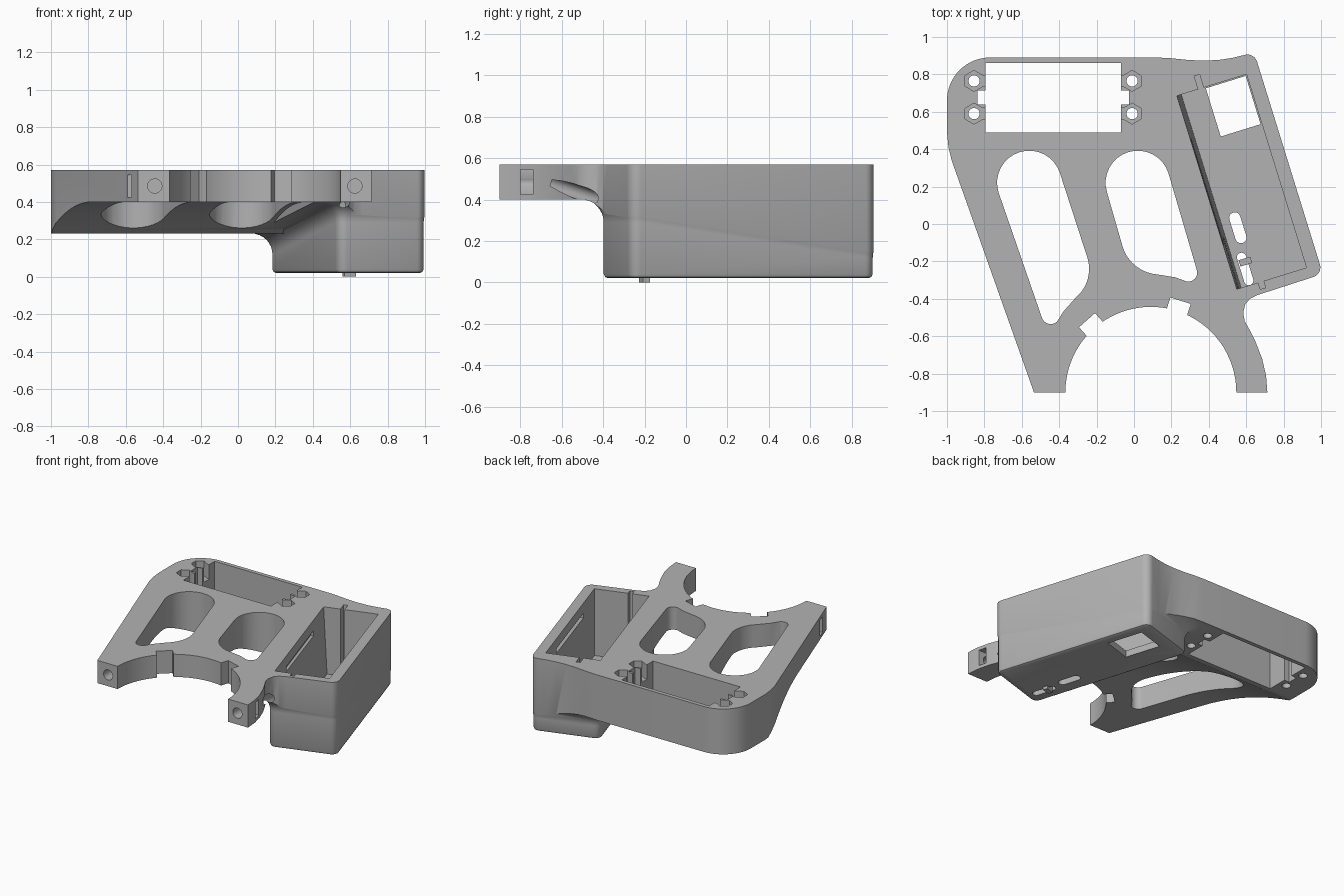
import bpy, bmesh
from math import radians, sin, cos, sqrt, atan2, pi
from mathutils import Vector

cube = bpy.data.objects.get("Cube")
if cube:
    bpy.data.objects.remove(cube, do_unlink=True)

grey = bpy.data.materials.new("plain grey")
grey.use_nodes = True
colour = (0.45, 0.45, 0.45, 1)
grey.diffuse_color = colour
grey.node_tree.nodes["Principled BSDF"].inputs["Base Color"].default_value = colour

TOP = 0.57
ARCH_R = 1.33
TILT = atan2(0.296, 0.955)
CORNER = Vector((1.005, -0.265))     # front left corner of the tilted case
BOX_W, BOX_L = 0.49, 1.235


# ---------- helpers ----------
def loft(name, rings):
    """Closed solid through rings of 3D points."""
    bm = bmesh.new()
    loops = [[bm.verts.new(p) for p in ring] for ring in rings]
    n = len(loops[0])
    for a, b in zip(loops, loops[1:]):
        for i in range(n):
            j = (i + 1) % n
            bm.faces.new((a[i], a[j], b[j], b[i]))
    bm.faces.new(loops[0])
    bm.faces.new(loops[-1])
    bmesh.ops.recalc_face_normals(bm, faces=bm.faces)
    mesh = bpy.data.meshes.new(name)
    bm.to_mesh(mesh)
    bm.free()
    mesh.materials.append(grey)
    ob = bpy.data.objects.new(name, mesh)
    bpy.context.collection.objects.link(ob)
    return ob


def prism(pts, z0, z1, name="cutter"):
    return loft(name, [[(p[0], p[1], z) for p in pts] for z in (z0, z1)])


def rect(x0, x1, y0, y1):
    return [(x0, y0), (x1, y0), (x1, y1), (x0, y1)]


def arc(cx, cy, r, a0, a1, n=16):
    angles = [radians(a0 + (a1 - a0) * i / n) for i in range(n + 1)]
    return [(cx + r * cos(a), cy + r * sin(a)) for a in angles]


def circle(cx, cy, r, n=32):
    return arc(cx, cy, r, 0, 360, n)[:-1]


def tilted(u, v):
    """Case coordinates to plan coordinates."""
    return (CORNER.x + u * cos(TILT) - v * sin(TILT),
            CORNER.y + u * sin(TILT) + v * cos(TILT))


def case(pts):
    return [tilted(*p) for p in pts]


def rod(a, b, r, n=32):
    a, b = Vector(a), Vector(b)
    q = (b - a).to_track_quat('Z', 'Y')
    return loft("cutter", [[end + q @ Vector((x, y, 0)) for x, y in circle(0, 0, r, n)]
                           for end in (a, b)])


def combine(target, tool, op='DIFFERENCE'):
    mod = target.modifiers.new("bool", 'BOOLEAN')
    mod.operation, mod.object, mod.solver = op, tool, 'EXACT'
    bpy.context.view_layer.objects.active = target
    bpy.ops.object.modifier_apply(modifier=mod.name)
    bpy.data.objects.remove(tool, do_unlink=True)


def underside(y):
    d = min(max(y + 0.2, 0), 0.65)
    return 0.4 - (ARCH_R - sqrt(ARCH_R ** 2 - d * d))


# ---------- plate with arched underside ----------
ys = [-1.2] + [-0.2 + 0.65 * i / 20 for i in range(21)] + [1.2]
side = [(y, underside(y)) for y in ys] + [(1.2, 0.62), (-1.2, 0.62)]
body = loft("frame_body", [[(x, y, z) for y, z in side] for x in (-1.3, 1.3)])


# ---------- tilted case flaring into the plate ----------
def case_ring(d):
    r = 0.05 + d
    pts = []
    for cu, cv, a in ((-0.05, 0.05, -90), (-0.05, BOX_L - 0.05, 0),
                      (0.05 - BOX_W, BOX_L - 0.05, 90), (0.05 - BOX_W, 0.05, 180)):
        pts += arc(cu, cv, r, a, a + 90, 6)
    return case(pts)


rings = [[(x, y, z) for x, y in case_ring(d)]
         for z, d in ((0.02, -0.02), (0.026, -0.007), (0.04, 0))]
FLARE = 0.11
for k in range(9):
    t = k / 8 * pi / 2
    rings.append([(x, y, underside(y) - FLARE + FLARE * sin(t) + (0.004 if k == 8 else 0))
                  for x, y in case_ring(FLARE * (1 - cos(t)))])
rings.append([(x, y, 0.5) for x, y in case_ring(FLARE)])
combine(body, loft("case_block", rings), 'UNION')

# ---------- plan outline ----------
tilt = TILT * 180 / pi
back_c = tilted(-0.05, BOX_L - 0.05)
front_c = tilted(-0.05, 0.05)
outline = [(-0.535, -0.9), (-0.975, 0.34), (-0.992, 0.41), (-1, 0.49)]
outline += arc(-0.77, 0.66, 0.23, 180, 90)
outline += [(0.13, 0.89), (0.2, 0.886), (0.29, 0.877), (0.38, 0.873), (0.46, 0.878), (0.53, 0.889)]
outline += arc(*back_c, 0.054, 103, tilt, 8)
outline += arc(*front_c, 0.054, tilt, tilt - 90, 8)
outline += [(0.66, -0.38), (0.62, -0.4), (0.594, -0.43), (0.584, -0.475), (0.592, -0.52),
            (0.615, -0.56), (0.65, -0.63), (0.685, -0.72), (0.706, -0.81), (0.713, -0.9)]
outline += arc(0.09, -0.9, 0.457, 0, 180, 40)
combine(body, prism(outline, -0.1, TOP), 'INTERSECT')

# ---------- large openings in the plate ----------
opening_right = arc(-0.56, 0.22, 0.172, 18, 197) + arc(-0.445, -0.485, 0.05, 197, 310, 10) \
    + [(-0.375, -0.465)] + arc(-0.44, -0.24, 0.2, -50, 18, 10)
opening_left = arc(0.02, 0.22, 0.172, 18, 197) + arc(0.14, -0.06, 0.21, 197, 265, 10) \
    + [(0.22, -0.285)] + arc(0.29, -0.26, 0.048, -100, 18, 10)
for pts in (opening_right, opening_left, rect(-0.795, -0.07, 0.49, 0.86)):
    combine(body, prism(pts, -0.2, 0.8))

# ---------- notches in the round mouth ----------
for a in (72, 131.5):
    c, s = cos(radians(a)), sin(radians(a))
    pts = [(0.09 + r * c - w * s, -0.9 + r * s + w * c)
           for r, w in ((0.4, -0.057), (0.515, -0.057), (0.515, 0.057), (0.4, 0.057))]
    combine(body, prism(pts, 0.1, 0.8))

# ---------- screw holes, nut pockets and lead-ins ----------
for x, inner in ((-0.855, -0.78), (-0.01, -0.085)):
    lo, hi = min(x, inner), max(x, inner)
    for y in (0.59, 0.765):
        combine(body, prism(circle(x, y, 0.03, 24), 0, 0.8))
        combine(body, prism(arc(x, y, 0.056, 30, 330, 5), 0.46, 0.8))
        combine(body, prism(rect(lo, hi, y - 0.03, y + 0.03), 0.461, 0.81))
    mid = (-0.838, -0.78) if x < -0.5 else (-0.085, -0.027)
    combine(body, prism(rect(*mid, 0.64, 0.715), 0.1, 0.82))

# ---------- case pocket, rails and floor slots ----------
pocket = [[(*tilted(u, v), z) for u, v in rect(left, -0.07, 0.055, 1.137)]
          for z, left in ((0.07, -0.435), (0.6, -0.461))]
combine(body, loft("cutter", pocket))
combine(body, prism(case(rect(-0.34, -0.31, 0.017, 1.21)), 0.075, 0.7))
combine(body, prism(case(rect(-0.475, -0.04, 0.3, 0.9)), 0.46, 0.495))
combine(body, prism(case(rect(-0.3, -0.077, 0.86, 1.13)), -0.1, 0.1))
for u, v, half, r in ((-0.357, 0.367, 0.055, 0.03), (-0.385, 0.145, 0.065, 0.025)):
    pts = arc(u, v + half, r, 0, 180, 10) + arc(u, v - half, r, 180, 360, 10)
    combine(body, prism(case(pts), -0.1, 0.1))

# ---------- cable channel, hinge pin holes and nut slots ----------
combine(body, rod((0.63, -0.66, 0.48), (0.465, -0.08, 0.29), 0.034))
for x in (-0.445, 0.625):
    combine(body, rod((x, -1, 0.485), (x, -0.7, 0.485), 0.038))
for x0, x1 in ((-0.7, -0.41), (0.59, 0.8)):
    combine(body, prism(rect(x0, x1, -0.8, -0.74), 0.425, 0.545))

# ---------- small tab under the case ----------
tab = prism(case(rect(-0.405, -0.34, 0.165, 0.2)), 0, 0.08, "bottom_tab")

for ob in (body, tab):
    bpy.ops.object.select_all(action='DESELECT')
    ob.select_set(True)
    bpy.context.view_layer.objects.active = ob
    bpy.ops.object.shade_smooth_by_angle(angle=radians(30))
